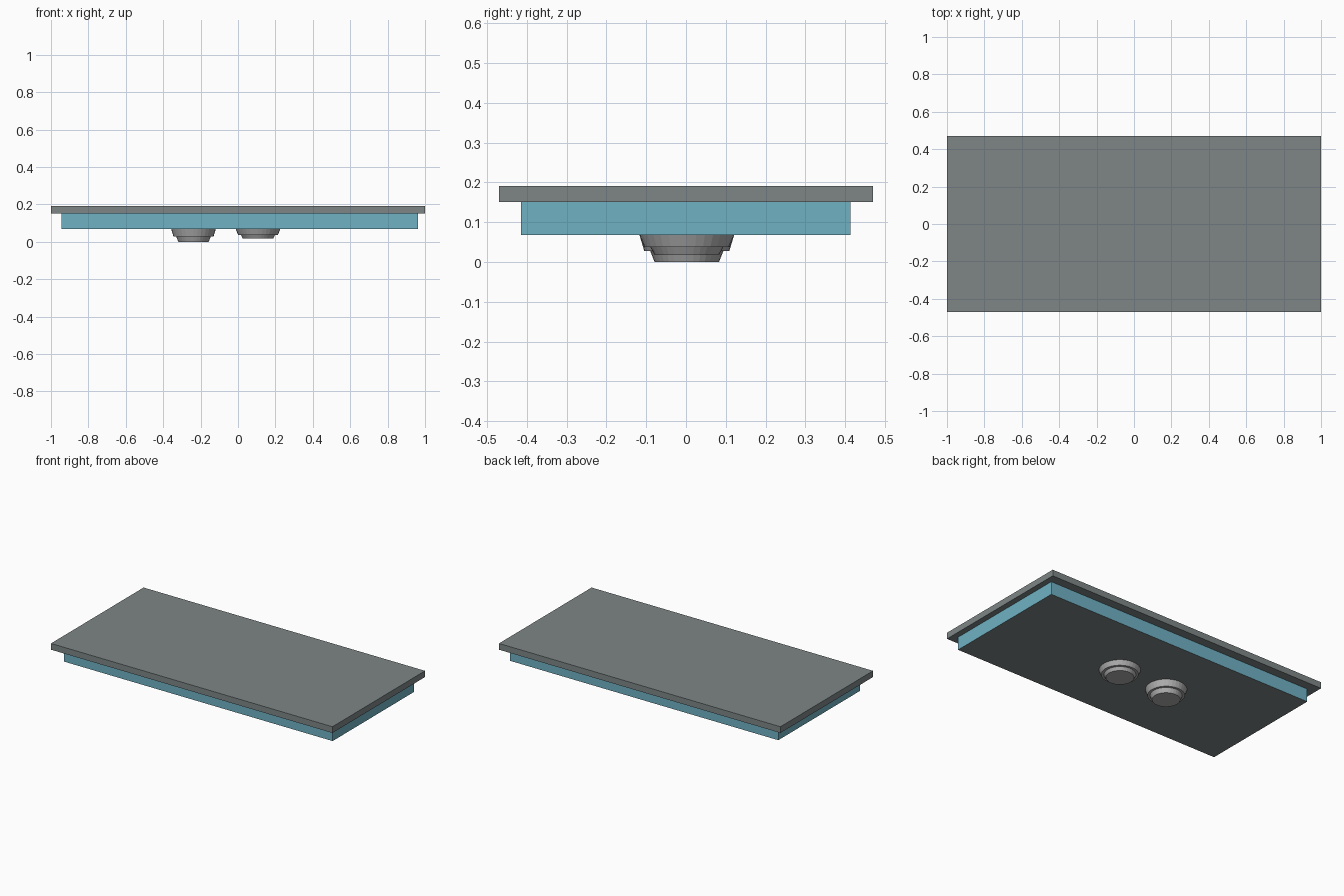
import bpy, bmesh, math

if "Cube" in bpy.data.objects:
    bpy.data.objects.remove(bpy.data.objects["Cube"])


def material(name, rgb):
    m = bpy.data.materials.new(name)
    # sRGB 0-255 to linear
    lin = [(c / 255 / 12.92) if c < 11 else ((c / 255 + 0.055) / 1.055) ** 2.4 for c in rgb]
    m.diffuse_color = (*lin, 1)
    m.use_nodes = True
    m.node_tree.nodes["Principled BSDF"].inputs["Base Color"].default_value = m.diffuse_color
    return m


GREY = material("slate_grey", (126, 134, 134))
BLUE = material("pale_blue", (112, 178, 196))
METAL = material("metal_grey", (174, 174, 174))


def add_object(name, bm, mats):
    bmesh.ops.recalc_face_normals(bm, faces=bm.faces)
    me = bpy.data.meshes.new(name)
    bm.to_mesh(me)
    bm.free()
    for m in mats:
        me.materials.append(m)
    ob = bpy.data.objects.new(name, me)
    bpy.context.collection.objects.link(ob)
    return ob


def box(name, lo, hi, mats):
    bm = bmesh.new()
    bmesh.ops.create_cube(bm, size=1)
    for v in bm.verts:
        v.co = [(a + b) / 2 + c * (b - a) for a, b, c in zip(lo, hi, v.co)]
    # horizontal faces use the last material of the list
    bm.normal_update()
    for f in bm.faces:
        if abs(f.normal.z) > 0.5:
            f.material_index = len(mats) - 1
    return add_object(name, bm, mats)


def stepped_foot(name, x, y, profile, sides=32):
    """Revolve a (radius, z) profile; close both ends with flat caps."""
    bm = bmesh.new()
    rings = [[bm.verts.new((x + r * math.cos(2 * math.pi * i / sides),
                            y + r * math.sin(2 * math.pi * i / sides), z))
              for i in range(sides)] for r, z in profile]
    for a, b in zip(rings, rings[1:]):
        for i in range(sides):
            j = (i + 1) % sides
            bm.faces.new((a[i], a[j], b[j], b[i]))
    bm.faces.new(rings[0])
    bm.faces.new(rings[-1])
    return add_object(name, bm, [METAL])


# Wide top slab
box("top_slab", (-1, -0.47, 0.151), (1, 0.47, 0.191), [GREY])
# Inset body: blue sides, grey underside
box("inset_body", (-0.945, -0.415, 0.068), (0.963, 0.413, 0.151), [BLUE, GREY])
# Two stepped round bosses below, the left one deeper
stepped_foot("left_boss", -0.238, 0.002,
             [(0.119, 0.068), (0.107, 0.028), (0.092, 0.028), (0.081, 0)])
stepped_foot("right_boss", 0.107, 0.002,
             [(0.119, 0.068), (0.107, 0.038), (0.092, 0.038), (0.081, 0.018)])
